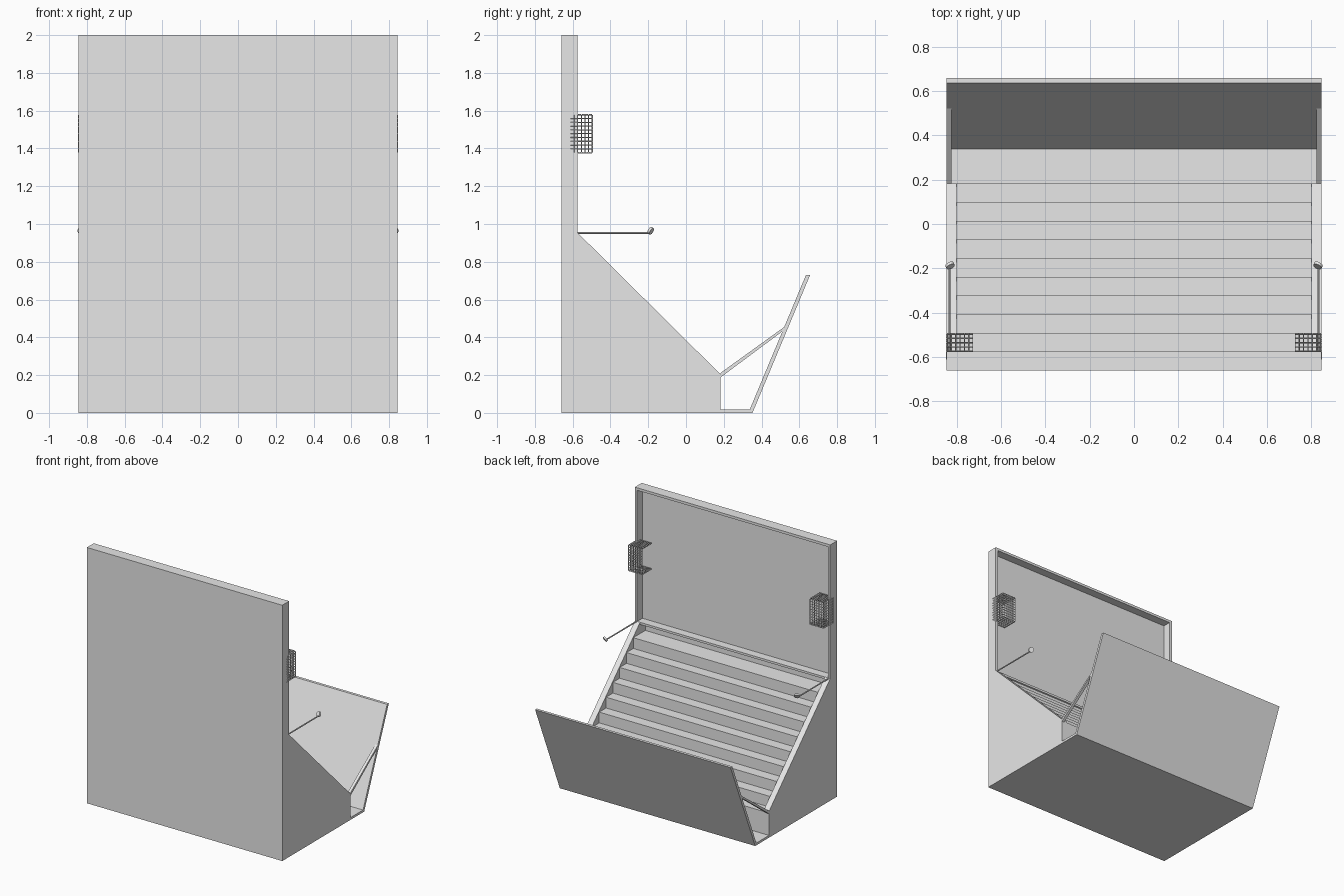
import bpy, bmesh
from mathutils import Vector, Matrix

cube = bpy.data.objects.get("Cube")
if cube:
    bpy.data.objects.remove(cube, do_unlink=True)

grey = bpy.data.materials.new("plain_grey")
grey.use_nodes = True
grey.diffuse_color = (0.8, 0.8, 0.8, 1)
grey.node_tree.nodes["Principled BSDF"].inputs["Base Color"].default_value = (0.8, 0.8, 0.8, 1)

HALF = 0.845      # half width
BACK = -0.66      # outer back sheet
RIM = -0.575      # front edge of the lid rim
HINGE = 0.955     # height of the lid's lower edge
FRONT = 0.182     # front of the stepped body


def finish(name, bm):
    bmesh.ops.recalc_face_normals(bm, faces=bm.faces)
    mesh = bpy.data.meshes.new(name)
    bm.to_mesh(mesh)
    bm.free()
    mesh.materials.append(grey)
    obj = bpy.data.objects.new(name, mesh)
    bpy.context.collection.objects.link(obj)
    return obj


def extrude(name, profile, x0, x1):
    """Extrude a (y, z) profile along x."""
    bm = bmesh.new()
    face = bm.faces.new([bm.verts.new((x0, y, z)) for y, z in profile])
    out = bmesh.ops.extrude_face_region(bm, geom=[face])
    verts = [v for v in out["geom"] if isinstance(v, bmesh.types.BMVert)]
    bmesh.ops.translate(bm, verts=verts, vec=(x1 - x0, 0, 0))
    return finish(name, bm)


def box(name, x0, x1, y0, y1, z0, z1):
    return extrude(name, [(y0, z0), (y1, z0), (y1, z1), (y0, z1)], x0, x1)


def mesh_panel(name, origin, u, v, nu, nv):
    """Perforated sheet spanned by the vectors u and v."""
    o, u, v = Vector(origin), Vector(u), Vector(v)
    bm = bmesh.new()
    rows = [[bm.verts.new(o + u * i / nu + v * j / nv) for i in range(nu + 1)]
            for j in range(nv + 1)]
    for a, b in zip(rows, rows[1:]):
        for i in range(nu):
            bm.faces.new((a[i], a[i + 1], b[i + 1], b[i]))
    obj = finish(name, bm)
    wire = obj.modifiers.new("perforation", 'WIREFRAME')
    wire.thickness = 0.008
    wire.use_even_offset = False
    return obj


def cylinder(name, centre, axis, radius, length, sides):
    bm = bmesh.new()
    turn = Vector(axis).to_track_quat('Z', 'Y').to_matrix().to_4x4()
    bmesh.ops.create_cone(bm, cap_ends=True, segments=sides, radius1=radius,
                          radius2=radius, depth=length,
                          matrix=Matrix.Translation(centre) @ turn)
    return finish(name, bm)


# Back sheet and lid rim
box("back_sheet", -HALF, HALF, BACK, -0.64, 0, 2)
box("lid_top_rim", -HALF, HALF, -0.64, RIM, 1.98, 2)
box("lid_bottom_rim", -0.8, 0.8, -0.64, RIM, 0.938, HINGE)

# Stepped body
steps, run = 9, 0.0842
profile = [(-0.64, 0), (FRONT, 0)]
for i in range(steps):
    y, z = FRONT - run * i, 0.193 + run * i
    profile += [(y, z), (y - run if i < steps - 1 else -0.64, z)]
extrude("steps", profile, -0.8, 0.8)

# Front trough floor and tilted flap
box("trough_floor", -HALF, HALF, FRONT, 0.342, 0, 0.018)
extrude("front_flap", [(0.33, 0), (0.352, 0), (0.657, 0.73), (0.635, 0.73)], -HALF, HALF)

for side, s in (("left", 1), ("right", -1)):
    # Sloped side wall, lid side rim and flap strut
    extrude(side + "_side_wall",
            [(-0.64, 0), (FRONT, 0), (FRONT, 0.205), (RIM, HINGE), (-0.64, HINGE)],
            s * 0.8, s * HALF)
    box(side + "_lid_rim", s * 0.825, s * HALF, -0.64, RIM, HINGE, 1.98)
    extrude(side + "_strut", [(FRONT, 0.187), (0.516, 0.436), (0.53, 0.462), (FRONT, 0.211)],
            s * 0.823, s * HALF)

    # Perforated basket, open to the middle and the back
    outer, inner = s * 0.843, s * 0.725
    across, deep, tall = (inner - outer, 0, 0), (0, 0.116, 0), (0, 0, 0.2)
    y0, y1, z0, z1 = -0.612, -0.496, 1.378, 1.578
    mesh_panel(side + "_basket_side", (outer, y0, z0), deep, tall, 6, 10)
    mesh_panel(side + "_basket_face", (outer, y1, z0), across, tall, 6, 10)
    mesh_panel(side + "_basket_floor", (outer, y0, z0), across, deep, 6, 6)
    mesh_panel(side + "_basket_top", (outer, y0, z1), across, deep, 6, 6)

    # Arm with a tilted end pad
    cylinder(side + "_arm", (s * 0.832, -0.39, 0.953), (0, 1, 0), 0.005, 0.39, 8)
    cylinder(side + "_arm_pad", (s * 0.829, -0.187, 0.964),
             (s * 0.4, 0.8, -0.5), 0.02, 0.014, 16)
